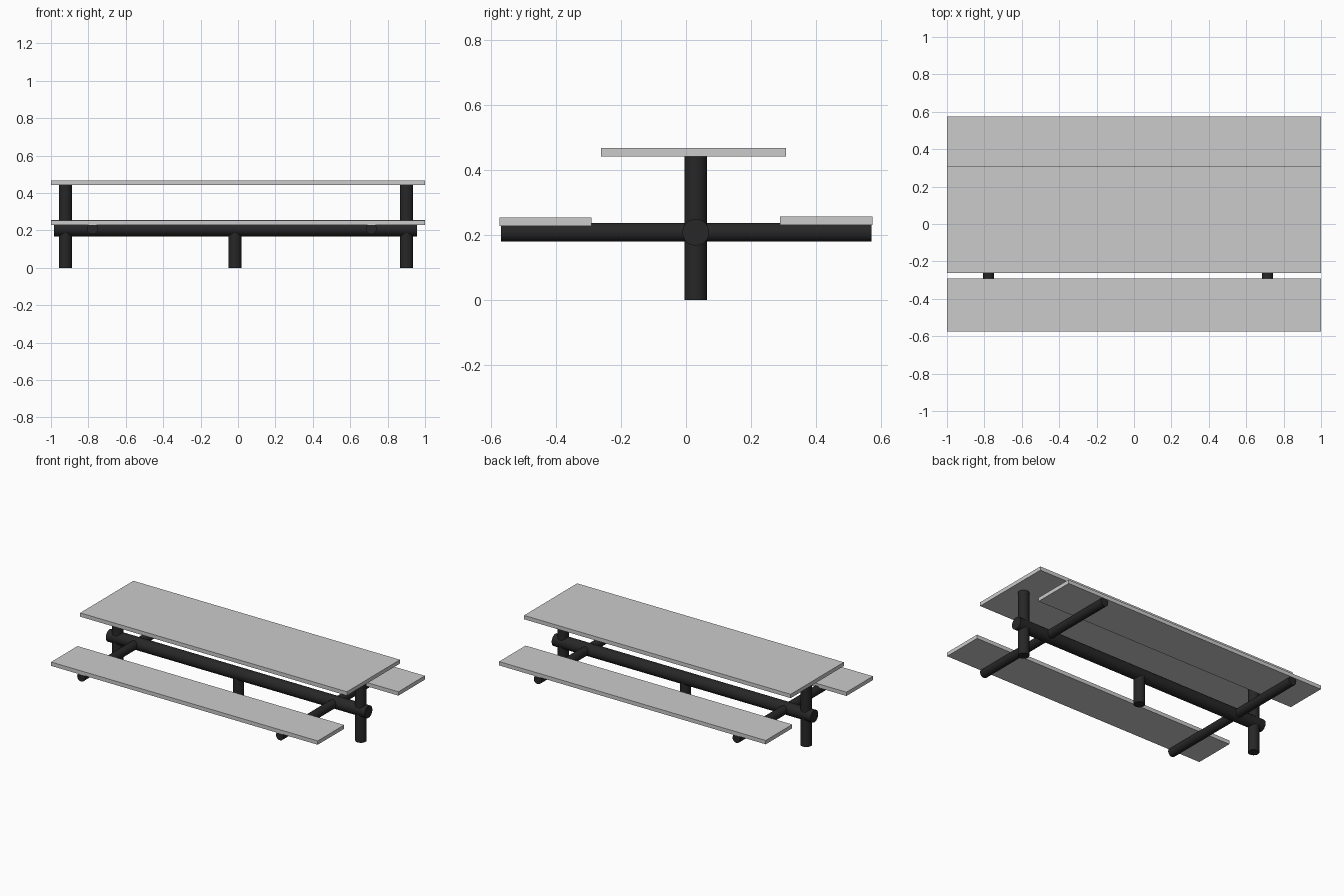
import bpy
from mathutils import Vector
from math import radians

if "Cube" in bpy.data.objects:
    bpy.data.objects.remove(bpy.data.objects["Cube"])

dark = bpy.data.materials.new("dark_metal")
dark.diffuse_color = (0.02, 0.02, 0.02, 1)
dark.use_nodes = True
dark.node_tree.nodes["Principled BSDF"].inputs["Base Color"].default_value = dark.diffuse_color


def board(name, y0, y1, z0, z1):
    bpy.ops.mesh.primitive_cube_add(size=1, location=(0, (y0 + y1) / 2, (z0 + z1) / 2))
    ob = bpy.context.object
    ob.name = name
    ob.scale = (2, y1 - y0, z1 - z0)
    bpy.ops.object.transform_apply(location=False, rotation=False, scale=True)


def pipe(name, start, end, radius):
    a, b = Vector(start), Vector(end)
    bpy.ops.mesh.primitive_cylinder_add(
        vertices=32, radius=radius, depth=(b - a).length, location=(a + b) / 2,
        rotation=(b - a).to_track_quat('Z', 'Y').to_euler())
    ob = bpy.context.object
    ob.name = name
    ob.data.materials.append(dark)
    bpy.ops.object.shade_smooth_by_angle(angle=radians(30))


# Table top and the two benches
board("table_top", -0.262, 0.307, 0.442, 0.468)
board("front_bench", -0.574, -0.291, 0.228, 0.254)
board("back_bench", 0.290, 0.574, 0.231, 0.257)

# Long central beam
Y, Z = 0.03, 0.209
pipe("main_beam", (-0.984, Y, Z), (0.958, Y, Z), 0.041)

# End posts carry the table top, the middle post only the beam
for name, x, top in (("left_post", -0.923, 0.443),
                     ("middle_post", -0.017, Z),
                     ("right_post", 0.901, 0.443)):
    pipe(name, (x, Y, 0), (x, Y, top), 0.035)

# Cross pipes under the benches
for name, x in (("left_bench_support", -0.778), ("right_bench_support", 0.713)):
    pipe(name, (x, -0.57, Z), (x, 0.571, Z), 0.029)
